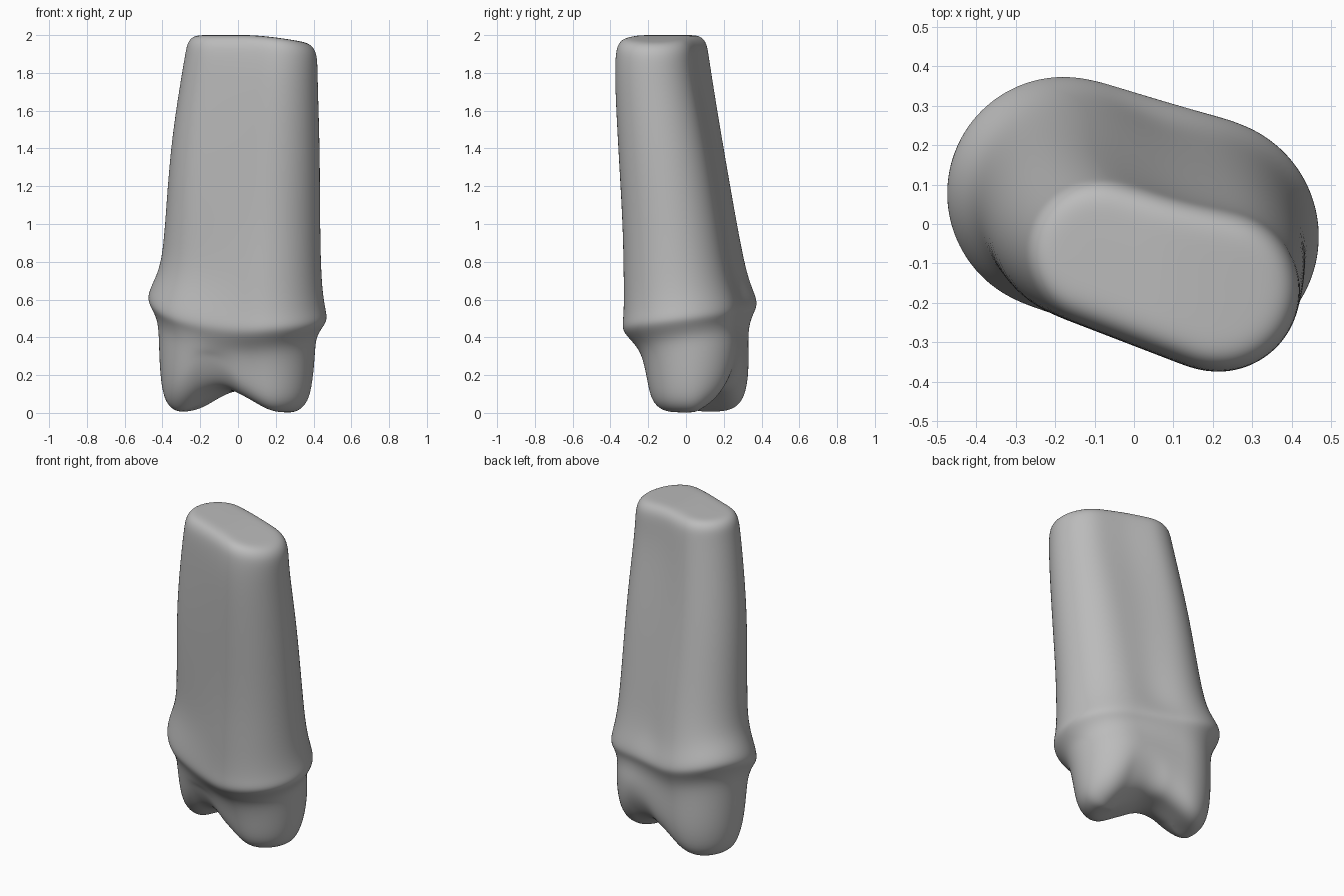
import bpy, bmesh
from math import sin, cos, pi, atan2, asin, exp, hypot, radians

cube = bpy.data.objects.get("Cube")
if cube:
    bpy.data.objects.remove(cube, do_unlink=True)

HALF_ARC, SIDE = 8, 8   # segments in half an end arc / along a flank


def outline(x0, x1, y0, y1, ra, rb, inset, waist):
    """Capsule around two circles with a pinched back, starting at the +x end."""
    ax, ay, bx, by = x0 + ra, y1 - ra, x1 - rb, y0 + rb
    ra, rb = ra - inset, rb - inset
    axis = atan2(by - ay, bx - ax) + pi
    axis -= pi
    tilt = asin((rb - ra) / hypot(bx - ax, by - ay))
    q = pi / 2 + tilt

    def arc(cx, cy, r, a0, a1, n):
        return [(cx + r * cos(axis + a0 + (a1 - a0) * i / n),
                 cy + r * sin(axis + a0 + (a1 - a0) * i / n)) for i in range(n + 1)]

    def flank(p, r, depth):
        pts = []
        for i in range(1, SIDE):
            t = i / SIDE
            d = depth * sin(pi * t) ** 2
            pts.append((p[0] + (r[0] - p[0]) * t + d * sin(axis),
                        p[1] + (r[1] - p[1]) * t - d * cos(axis)))
        return pts

    b_up = arc(bx, by, rb, 0, q, HALF_ARC)
    a_end = arc(ax, ay, ra, q, 2 * pi - q, 2 * HALF_ARC)
    b_low = arc(bx, by, rb, -q, 0, HALF_ARC)
    return (b_up + flank(b_up[-1], a_end[0], waist) + a_end
            + flank(a_end[-1], b_low[0], 0) + b_low[:-1])


def place(x, y, z, cx, cy):
    """Wave the collar, arch and twist the underside, slope the top."""
    a = atan2(y - cy, x - cx)
    collar = exp(-((z - 0.53) / 0.24) ** 2) * min(1, z / 0.3)
    dz = collar * (0.05 * sin(a) - 0.03 + 0.1 * max(0, cos(a - radians(160))) ** 4)
    s = (x + 0.03) * 0.945 - (y - 0.05) * 0.326
    arch = 0.115 * cos(pi * s / 0.6) ** 2 if abs(s) < 0.3 else 0
    if x * (y - 0.05) > 0:
        arch += 0.5 * abs(y - 0.05) * min(1, abs(x) / 0.2)
    dz += arch * max(0, min(1, 1 - (z - 0.08) / 0.3))
    dz -= max(0, z - 1.7) / 0.3 * 0.22 * max(0, x - 0.05) ** 1.5
    return x, y, z + dz


# Sections: height, x range, y range, end radii, inset, waist
foot = (-0.415, 0.4, -0.21, 0.335, 0.245, 0.24)
tip = (-0.27, 0.412, -0.365, 0.11, 0.18, 0.195)
sections = [(z, *foot, inset, 0) for z, inset in
            ((0, 0.21), (0, 0.15), (0.002, 0.105), (0.022, 0.06), (0.075, 0.02), (0.2, 0))]
sections += [
    (0.35, -0.42, 0.41, -0.235, 0.33, 0.25, 0.255, 0, 0),
    (0.43, -0.425, 0.415, -0.275, 0.335, 0.26, 0.27, 0, 0),
    (0.49, -0.455, 0.45, -0.325, 0.36, 0.28, 0.293, 0, 0),
    (0.53, -0.48, 0.476, -0.34, 0.38, 0.3, 0.308, 0, 0),
    (0.58, -0.472, 0.465, -0.333, 0.368, 0.295, 0.302, 0, 0.005),
    (0.66, -0.44, 0.45, -0.33, 0.338, 0.275, 0.288, 0, 0.012),
    (0.78, -0.405, 0.441, -0.332, 0.31, 0.255, 0.275, 0, 0.012),
    (1.0, -0.386, 0.436, -0.336, 0.27, 0.245, 0.26, 0, 0.008),
    (1.4, -0.36, 0.435, -0.36, 0.2, 0.22, 0.24, 0, 0.006),
    (1.75, -0.306, 0.423, -0.378, 0.142, 0.198, 0.212, 0, 0.006),
    (1.9, *tip, -0.01, 0.006)]
sections += [(z, *tip, inset, 0.004) for z, inset in
             ((1.955, 0.0), (1.987, 0.022), (1.999, 0.055), (2.0, 0.1), (2.0, 0.16))]

# Loft the rings and close both ends with strips
bm = bmesh.new()
rings = []
for z, x0, x1, y0, y1, ra, rb, inset, waist in sections:
    pts = outline(x0, x1, y0, y1, ra, rb, inset, waist)
    cx, cy = (x0 + x1) / 2, (y0 + y1) / 2
    rings.append([bm.verts.new(place(x, y, z, cx, cy)) for x, y in pts])
n = len(rings[0])
for lo, hi in zip(rings, rings[1:]):
    for i in range(n):
        j = (i + 1) % n
        bm.faces.new((lo[i], lo[j], hi[j], hi[i]))
for ring in (rings[0], rings[-1]):
    for i in range(n // 2):
        quad = (ring[i], ring[i + 1], ring[n - i - 1], ring[-i])
        bm.faces.new(tuple(dict.fromkeys(quad)))
bmesh.ops.recalc_face_normals(bm, faces=bm.faces)
for f in bm.faces:
    f.smooth = True
mesh = bpy.data.meshes.new("abutment_post")
bm.to_mesh(mesh)
bm.free()
post = bpy.data.objects.new("abutment_post", mesh)
bpy.context.collection.objects.link(post)
rounding = post.modifiers.new("rounding", 'SUBSURF')
rounding.levels = rounding.render_levels = 2

# Plain grey material
grey = bpy.data.materials.new("plain_grey")
grey.use_nodes = True
color = (0.5, 0.5, 0.5, 1)
grey.diffuse_color = color
grey.node_tree.nodes["Principled BSDF"].inputs["Base Color"].default_value = color
mesh.materials.append(grey)
